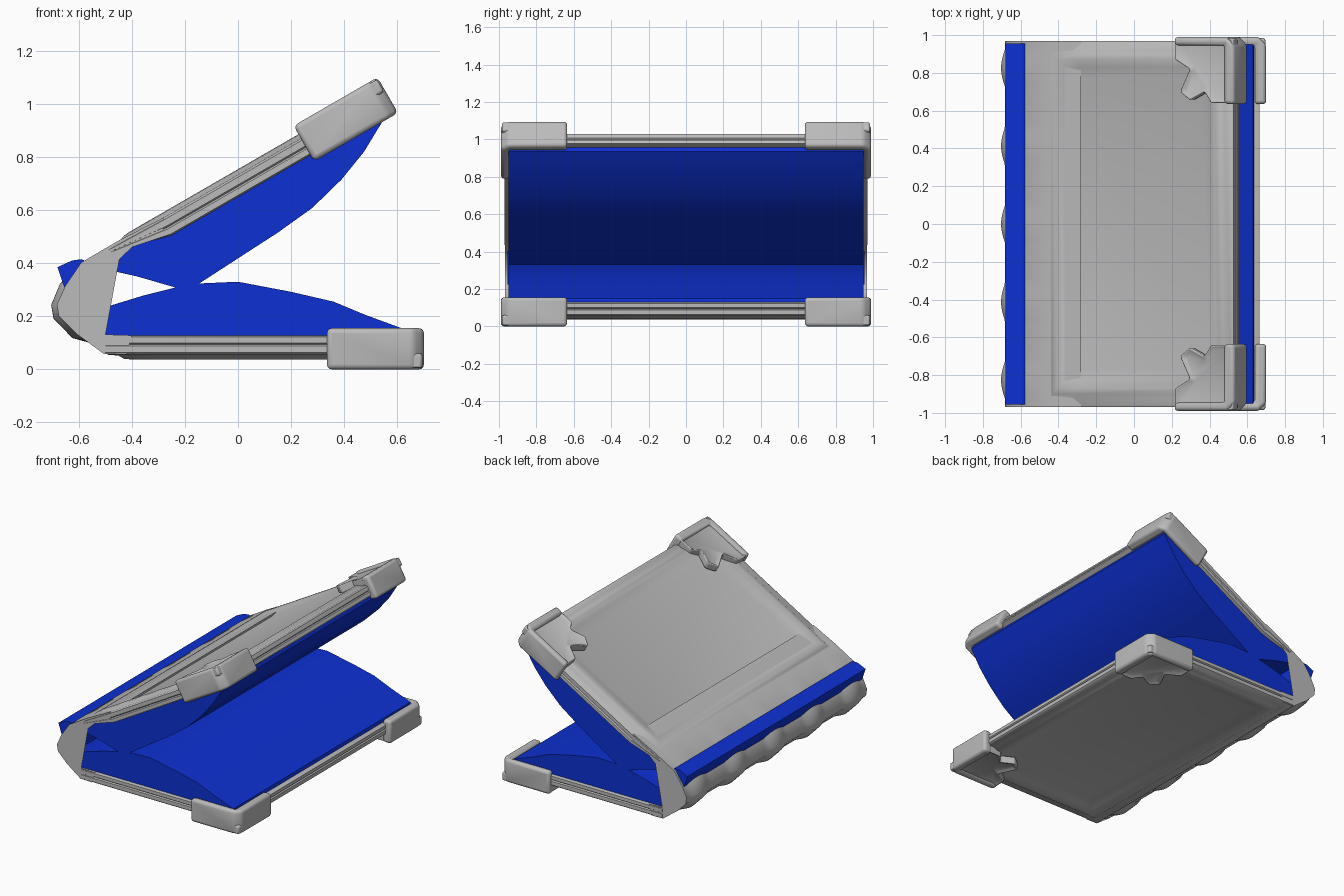
import bpy, bmesh, math
from mathutils import Vector

if "Cube" in bpy.data.objects:
    bpy.data.objects.remove(bpy.data.objects["Cube"])


def material(name, rgb):
    m = bpy.data.materials.new(name)
    m.diffuse_color = (*rgb, 1)
    m.use_nodes = True
    m.node_tree.nodes["Principled BSDF"].inputs["Base Color"].default_value = m.diffuse_color
    return m


GREY = material("cover_grey", (0.50, 0.50, 0.50))
BLUE = material("page_blue", (0.004, 0.03, 0.65))
C, S = math.cos(math.radians(30)), 0.5


def flat(p):
    return Vector(p)


def raised(p):
    """Flip a lower-cover point over onto the upper cover, tilted 30 degrees."""
    u, n = p[0] + 0.305, 0.69 - p[2]
    return Vector((C * u - S * n, p[1], S * u + C * n))


def finish(name, bm, mat, angle=35, bevel=0):
    bmesh.ops.recalc_face_normals(bm, faces=bm.faces[:])
    mesh = bpy.data.meshes.new(name)
    bm.to_mesh(mesh)
    bm.free()
    ob = bpy.data.objects.new(name, mesh)
    bpy.context.collection.objects.link(ob)
    mesh.materials.append(mat)
    if bevel:
        mod = ob.modifiers.new("round", 'BEVEL')
        mod.width, mod.segments, mod.limit_method = bevel, 3, 'ANGLE'
        mod.angle_limit = math.radians(40)
    bpy.ops.object.select_all(action='DESELECT')
    ob.select_set(True)
    bpy.context.view_layer.objects.active = ob
    bpy.ops.object.shade_smooth_by_angle(angle=math.radians(angle))
    return ob


def loft(name, rings, mat, angle=35):
    """Skin a list of closed rings and cap both ends."""
    bm = bmesh.new()
    vs = [[bm.verts.new(p) for p in r] for r in rings]
    n = len(vs[0])
    for a, b in zip(vs, vs[1:]):
        for i in range(n):
            bm.faces.new((a[i], a[(i + 1) % n], b[(i + 1) % n], b[i]))
    caps = [bm.faces.new(vs[0]), bm.faces.new(vs[-1])]
    bmesh.ops.triangulate(bm, faces=caps)
    return finish(name, bm, mat, angle)


def along_y(name, profile, half, mat, angle=35):
    return loft(name, [[(x, y, z) for x, z in profile] for y in (-half, half)], mat, angle)


# Covers: grooved edge, raised frame, sunken panel (inset, height)
STEPS = [(0.03, 0.13), (0, 0.122), (0, 0.10), (0.008, 0.094), (0, 0.088),
         (0, 0.063), (0.01, 0.055), (0.05, 0.052), (0.07, 0.040),
         (0.10, 0.037), (0.14, 0.05), (0.20, 0.066)]


def cover(name, place, taper):
    rings = []
    for k, (d, z) in enumerate(STEPS):
        x0, x1, y = -0.5 + d, 0.665 - d, 0.97 - d
        zt = 0.055 + (z - 0.055) * taper if k < 6 else z
        xm = -0.27
        ring = [(x0, -y, zt), (xm, -y, z), (x1, -y, z), (x1, y, z), (xm, y, z), (x0, y, zt)]
        rings.append([place(p) for p in ring])
    loft(name, rings, GREY, 50)


cover("lower_cover", flat, 1.0)
cover("upper_cover", raised, 0.3)

# Spine with five rounded ridges, joined to both covers
OUTER = [(-0.28, 0.572), (-0.45, 0.485), (-0.59, 0.403), (-0.65, 0.315), (-0.682, 0.245),
         (-0.675, 0.20), (-0.61, 0.135), (-0.515, 0.088), (-0.505, 0.058), (-0.42, 0.056)]
INNER = [(-0.40, 0.128), (-0.50, 0.126), (-0.58, 0.17), (-0.635, 0.225),
         (-0.63, 0.29), (-0.585, 0.39), (-0.44, 0.452), (-0.28, 0.502)]
rings = []
for j in range(97):
    y = -0.968 + 1.936 * j / 96
    bump = 0.022 * max(0, math.cos(2 * math.pi * y / 0.413))
    ring = []
    for i, (x, z) in enumerate(OUTER):
        out = Vector((x + 0.5, z - 0.27)).normalized() * (bump if 3 <= i <= 6 else 0)
        ring.append((x + out.x, y, z + out.y))
    rings.append(ring + [(x, y, z) for x, z in INNER])
loft("spine", rings, GREY, 50)

# Page blocks
along_y("lower_pages", [(0.64, 0.115), (0.63, 0.15), (0.48, 0.205), (0.36, 0.255), (0.2, 0.292),
                        (0, 0.33), (-0.18, 0.322), (-0.36, 0.277), (-0.54, 0.222),
                        (-0.60, 0.19), (-0.57, 0.165), (-0.49, 0.115)], 0.95, BLUE)
along_y("upper_pages", [(0.53, 0.965), (0.545, 0.935), (0.475, 0.82), (0.39, 0.715), (0.28, 0.608),
                        (0.15, 0.515), (-0.19, 0.295), (-0.38, 0.35), (-0.58, 0.395),
                        (-0.44, 0.465), (-0.28, 0.515)], 0.95, BLUE, 25)
along_y("page_binding", [(-0.555, 0.40), (-0.59, 0.415), (-0.625, 0.41), (-0.68, 0.385),
                         (-0.66, 0.325), (-0.62, 0.225), (-0.555, 0.225)], 0.955, BLUE, 25)

# Corner guards: shaped outer plate plus an L-shaped edge wall
PLATE = [(0.695, 0.985), (0.34, 0.985), (0.34, 0.87), (0.43, 0.82), (0.37, 0.70),
         (0.43, 0.655), (0.52, 0.70), (0.56, 0.64), (0.695, 0.64)]
WALL = [(0.66, 0.99), (0.335, 0.99), (0.335, 0.945), (0.64, 0.945), (0.64, 0.635),
        (0.70, 0.635), (0.70, 0.95)]


def guard_part(name, outline, top, place, side, dish, bevel):
    bm = bmesh.new()
    base = bm.faces.new([bm.verts.new((x, y * side, 0)) for x, y in outline])
    ext = bmesh.ops.extrude_face_region(bm, geom=[base], use_keep_orig=True)
    bmesh.ops.translate(bm, vec=(0, 0, top),
                        verts=[g for g in ext["geom"] if isinstance(g, bmesh.types.BMVert)])
    bmesh.ops.recalc_face_normals(bm, faces=bm.faces[:])
    if dish:
        under = [f for f in bm.faces if f.normal.z < -0.9]
        bmesh.ops.inset_region(bm, faces=under, thickness=0.03)
        for v in under[0].verts:
            v.co.z += 0.018
    for v in bm.verts:
        v.co = place(v.co)
    finish(name, bm, GREY, 50, bevel)


for level, place in (("lower", flat), ("upper", raised)):
    for end, side in (("front", -1), ("back", 1)):
        tag = f"{level}_{end}_corner"
        guard_part(tag + "_plate", PLATE, 0.06, place, side, True, 0.012)
        guard_part(tag + "_wall", WALL, 0.155, place, side, False, 0.018)
